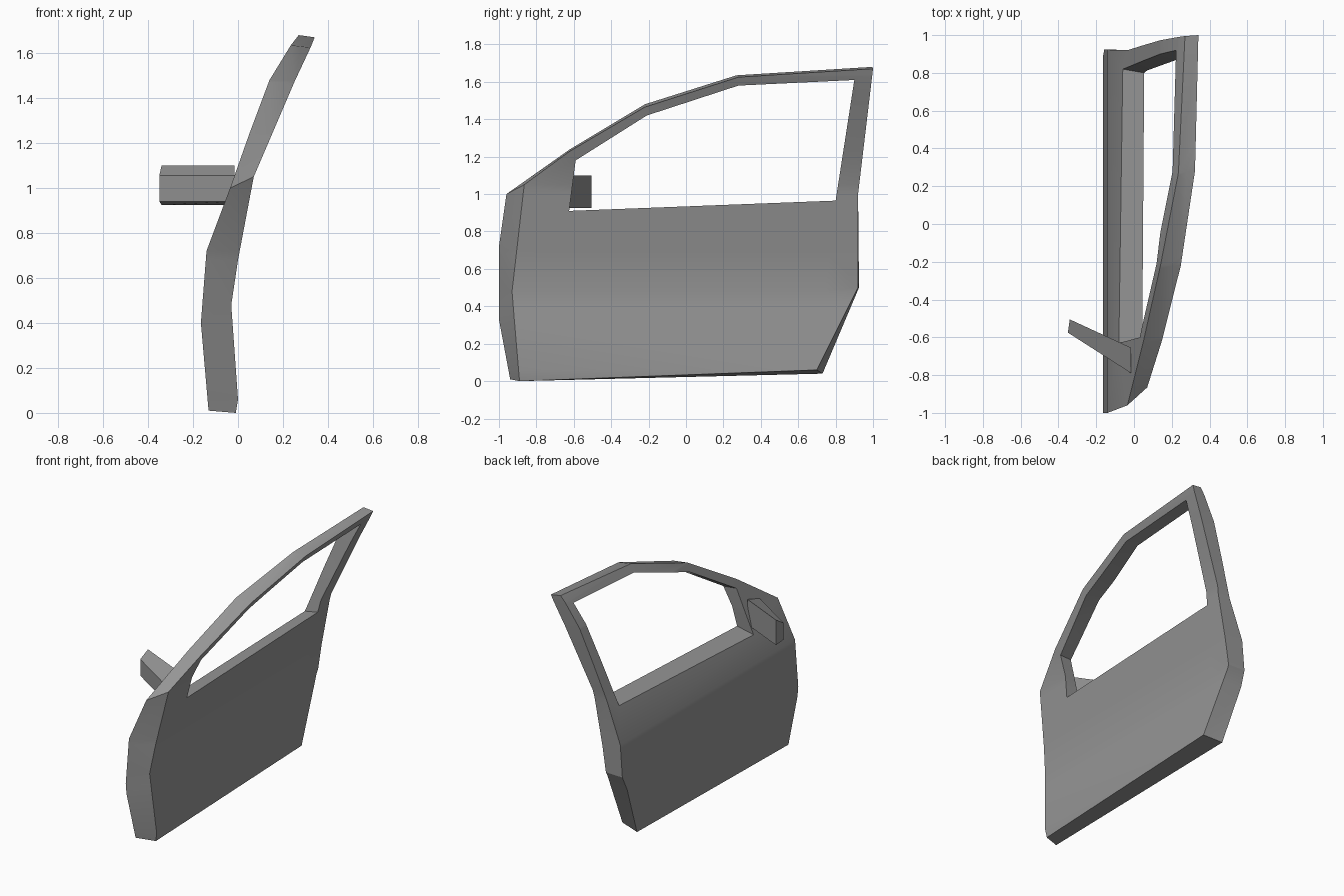
import bpy, bmesh, math
from mathutils import Vector

cube = bpy.data.objects.get("Cube")
if cube:
    bpy.data.objects.remove(cube, do_unlink=True)

grey = bpy.data.materials.new("mid_grey")
grey.use_nodes = True
COLOUR = (0.3, 0.3, 0.3, 1)
grey.diffuse_color = COLOUR
grey.node_tree.nodes["Principled BSDF"].inputs["Base Color"].default_value = COLOUR

# Curvature of the two skins as (height, x)
OUTER_CURVE = [(0, -.13), (.4, -.165), (.72, -.14), (1, -.035), (1.24, .05),
               (1.48, .14), (1.635, .235), (1.68, .27)]
INNER_CURVE = [(0, -.01), (.06, 0), (.48, -.03), (.68, 0), (1.05, .07),
               (1.47, .25), (1.63, .325), (1.68, .345)]

# Outlines as (y, z): door edge and window opening on each skin
OUTER_EDGE = [(-.94, .01), (-1, .33), (-1, .72), (-.96, 1), (-.62, 1.24), (-.22, 1.48),
              (.27, 1.635), (.995, 1.68), (.92, 1), (.925, .5), (.73, .04)]
INNER_EDGE = [(-.89, 0), (-.918, .33), (-.93, .48), (-.865, 1.05), (-.62, 1.23), (-.22, 1.465),
              (.28, 1.625), (1, 1.67), (.92, 1), (.92, .5), (.7, .06)]
OUTER_HOLE = [(-.63, .88), (.82, .935), (.92, 1.615), (.28, 1.585), (-.21, 1.425), (-.6, 1.185)]
INNER_HOLE = [(-.625, .91), (.8, .965), (.9, 1.61), (.28, 1.58), (-.21, 1.42), (-.59, 1.18)]


def curve_x(curve, z):
    z = min(max(z, curve[0][0]), curve[-1][0])
    for (z0, x0), (z1, x1) in zip(curve, curve[1:]):
        if z <= z1:
            return x0 + (x1 - x0) * (z - z0) / (z1 - z0)


def finish(bm, name):
    bmesh.ops.recalc_face_normals(bm, faces=bm.faces[:])
    mesh = bpy.data.meshes.new(name)
    bm.to_mesh(mesh)
    bm.free()
    mesh.materials.append(grey)
    obj = bpy.data.objects.new(name, mesh)
    bpy.context.collection.objects.link(obj)
    bpy.ops.object.select_all(action='DESELECT')
    obj.select_set(True)
    bpy.context.view_layer.objects.active = obj
    bpy.ops.object.shade_smooth_by_angle(angle=math.radians(25))
    return obj


# Door: flat slab with a window opening, sliced by height and then bent
bm = bmesh.new()


def add_loop(points, x):
    verts = [bm.verts.new((x, y, z)) for y, z in points]
    edges = [bm.edges.new((v, verts[i - 1])) for i, v in enumerate(verts)]
    return verts, edges


loops = []
for x, edge, hole in ((0, OUTER_EDGE, OUTER_HOLE), (1, INNER_EDGE, INNER_HOLE)):
    edge_verts, edge_lines = add_loop(edge, x)
    hole_verts, hole_lines = add_loop(hole, x)
    bmesh.ops.triangle_fill(bm, edges=edge_lines + hole_lines,
                            use_beauty=True, normal=Vector((1, 0, 0)))
    loops.append((edge_verts, hole_verts))

# Rims joining the skins around the edge and the opening
for a, b in zip(*loops):
    for i in range(len(a)):
        bm.faces.new((a[i - 1], a[i], b[i], b[i - 1]))

levels = {z for z, _ in OUTER_CURVE[1:-1] + INNER_CURVE[1:-1]}
for z in sorted(levels):
    bmesh.ops.bisect_plane(bm, geom=bm.verts[:] + bm.edges[:] + bm.faces[:], dist=.0005,
                           plane_co=(0, 0, z), plane_no=(0, 0, 1))
for v in bm.verts:
    t, z = v.co.x, v.co.z
    v.co.x = (1 - t) * curve_x(OUTER_CURVE, z) + t * curve_x(INNER_CURVE, z)
finish(bm, "door_panel")

# Wing mirror: tapered box swept back from the door
bm = bmesh.new()
bmesh.ops.create_cube(bm, size=2)
for v in bm.verts:
    inboard, back, top = v.co.x > 0, v.co.y > 0, v.co.z > 0
    x = -.015 if inboard else (-.34 if back else -.35)
    y = (-.655 if back else -.79) if inboard else (-.505 if back else -.575)
    z = (1.1 if back else 1.055) if top else (.925 if back else .94)
    v.co = (x, y, z)
finish(bm, "wing_mirror")
